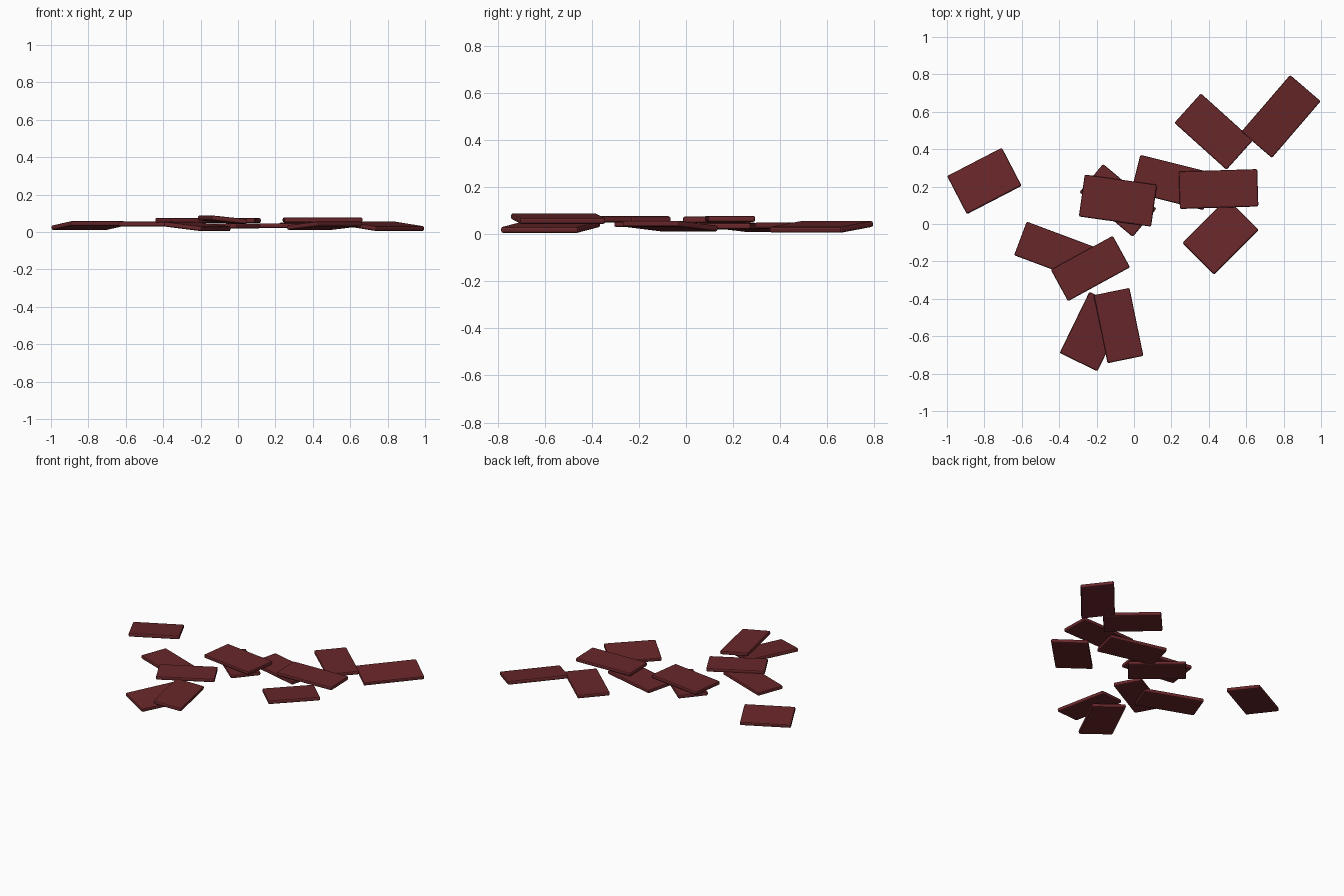
import bpy
import bmesh
from math import radians

# dark red colour shared by every tile
red = bpy.data.materials.new("dark_red")
red.diffuse_color = (0.14, 0.02, 0.023, 1.0)

THICKNESS = 0.026


def tile(name, x, y, z, length, width, yaw, roll):
    """Thin rectangular slab with softened edges, rolled about its long axis."""
    mesh = bpy.data.meshes.new(name)
    bm = bmesh.new()
    bmesh.ops.create_cube(bm, size=1.0)
    bmesh.ops.scale(bm, vec=(length, width, THICKNESS), verts=bm.verts)
    bm.to_mesh(mesh)
    bm.free()
    mesh.materials.append(red)
    obj = bpy.data.objects.new(name, mesh)
    bpy.context.collection.objects.link(obj)
    obj.location = (x, y, z)
    obj.rotation_euler = (radians(roll), 0, radians(yaw))
    bevel = obj.modifiers.new("soft_edges", "BEVEL")
    bevel.width = 0.008
    bevel.segments = 2
    return obj


# scattered tiles: x, y, z, length, width, yaw, roll
tiles = [
    # lone tile at the far left
    (-0.80, 0.23, 0.034, 0.33, 0.23, 27.4, -6),
    # right-hand group
    (0.786, 0.575, 0.031, 0.40, 0.216, 49.3, 7),
    (0.426, 0.494, 0.037, 0.375, 0.212, -42, 0),
    (0.203, 0.222, 0.034, 0.40, 0.205, -14, 0),
    (0.452, 0.187, 0.065, 0.42, 0.20, 1.8, 0),
    (0.463, -0.067, 0.034, 0.337, 0.24, 45, -5),
    # crossed pair in the middle
    (-0.086, 0.126, 0.032, 0.372, 0.197, -40, 0),
    (-0.086, 0.125, 0.061, 0.39, 0.226, -8, 0),
    # left pair
    (-0.42, -0.147, 0.043, 0.40, 0.192, -20.5, 0),
    (-0.233, -0.238, 0.063, 0.378, 0.192, 28.7, 0),
    # front pair
    (-0.217, -0.575, 0.030, 0.364, 0.225, 64, 6.5),
    (-0.083, -0.543, 0.066, 0.371, 0.196, -78.4, -6),
]
for i, spec in enumerate(tiles, 1):
    tile(f"loose_tile_{i:02d}", *spec)
